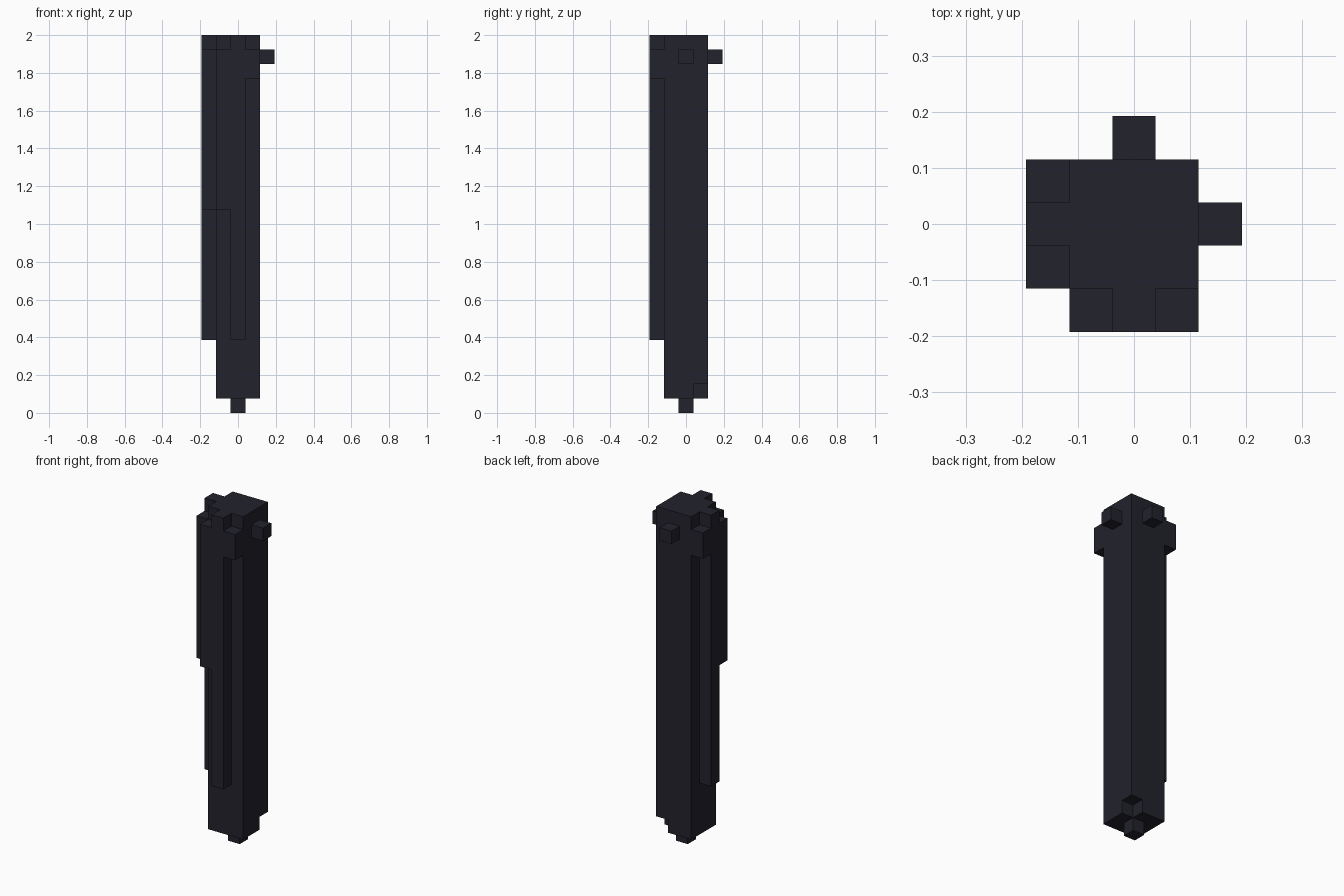
import bpy
import bmesh
from mathutils import Vector
from itertools import product

cube = bpy.data.objects.get("Cube")
if cube:
    bpy.data.objects.remove(cube)

UNIT = 2 / 26                        # size of one block
ORIGIN = Vector((-2.5, -2.5, 0))     # corner of the block grid

dark = bpy.data.materials.new("dark_slate")
dark.use_nodes = True
colour = (0.0160, 0.0160, 0.0255, 1)
dark.diffuse_color = colour
dark.node_tree.nodes["Principled BSDF"].inputs["Base Color"].default_value = colour


def block(x, y, z):
    """Cells of a block, each axis given as (start, end)."""
    return set(product(range(*x), range(*y), range(*z)))


def swap(cells):
    """Mirror cells across the diagonal, from the front to the right side."""
    return {(y, x, z) for x, y, z in cells}


# Square shaft with a nick in one bottom corner
parts = {
    "shaft": block((1, 4), (1, 4), (1, 26)) - {(3, 3, 1)},
    "bottom_tip": {(2, 2, 0)},
}

# Ribs and studs repeat on two pairs of sides
sides = {
    "long_rib": block((2, 3), (0, 1), (5, 26)),
    "half_rib": block((1, 2), (0, 1), (14, 25)),
    "short_rib": block((3, 4), (0, 1), (23, 25)),
    "stud": {(2, 4, 24)},
}
for name, cells in sides.items():
    first, second = ("back", "left") if name == "stud" else ("front", "right")
    parts[f"{first}_{name}"] = cells
    parts[f"{second}_{name}"] = swap(cells)

filled = set().union(*parts.values())


def build(name, cells):
    """Skin the exposed sides of the cells and merge flat areas."""
    bm = bmesh.new()
    for cell in cells:
        for axis, sign in product(range(3), (-1, 1)):
            normal = Vector((0, 0, 0))
            normal[axis] = sign
            if tuple(int(c + n) for c, n in zip(cell, normal)) in filled:
                continue
            u = Vector((0, 0, 0))
            u[(axis + 1) % 3] = 0.5
            v = normal.cross(u)
            centre = Vector(cell) + Vector((0.5, 0.5, 0.5)) + normal / 2 + ORIGIN
            corners = (-u - v, u - v, u + v, v - u)
            bm.faces.new([bm.verts.new((centre + c) * UNIT) for c in corners])
    bmesh.ops.remove_doubles(bm, verts=bm.verts, dist=UNIT / 100)
    bmesh.ops.dissolve_limit(bm, angle_limit=0.01, verts=bm.verts, edges=bm.edges)
    mesh = bpy.data.meshes.new(name)
    bm.to_mesh(mesh)
    bm.free()
    mesh.materials.append(dark)
    bpy.context.collection.objects.link(bpy.data.objects.new(name, mesh))


for name, cells in parts.items():
    build(name, cells)
